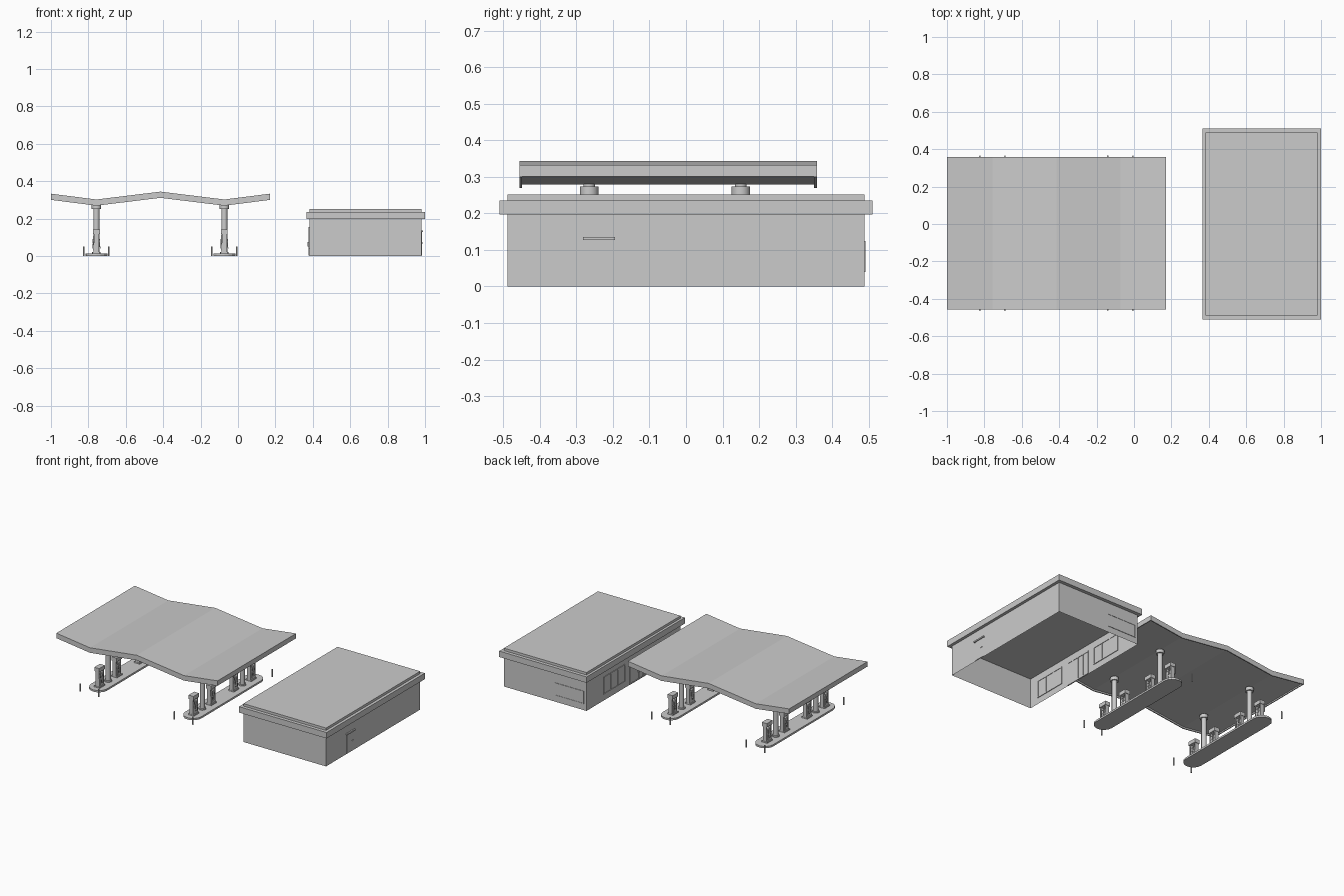
import bpy, bmesh, math
from mathutils import Vector

if "Cube" in bpy.data.objects:
    bpy.data.objects.remove(bpy.data.objects["Cube"])


def make(name, bm):
    bmesh.ops.recalc_face_normals(bm, faces=bm.faces)
    me = bpy.data.meshes.new(name)
    bm.to_mesh(me)
    bm.free()
    ob = bpy.data.objects.new(name, me)
    bpy.context.collection.objects.link(ob)
    return ob


def add_box(bm, x0, x1, y0, y1, z0, z1):
    vs = bmesh.ops.create_cube(bm, size=1)["verts"]
    bmesh.ops.scale(bm, vec=(x1 - x0, y1 - y0, z1 - z0), verts=vs)
    bmesh.ops.translate(bm, vec=((x0 + x1) / 2, (y0 + y1) / 2, (z0 + z1) / 2), verts=vs)
    return vs


def box(name, *b, open_bottom=False):
    bm = bmesh.new()
    add_box(bm, *b)
    if open_bottom:
        bm.normal_update()
        low = [f for f in bm.faces if f.normal.z < -0.9]
        bmesh.ops.delete(bm, geom=low, context="FACES")
    return make(name, bm)


def cylinder(name, x, y, z0, z1, r0, r1=None, sides=16):
    bm = bmesh.new()
    vs = bmesh.ops.create_cone(bm, cap_ends=True, segments=sides, radius1=r0,
                               radius2=r0 if r1 is None else r1, depth=z1 - z0)["verts"]
    bmesh.ops.translate(bm, vec=(x, y, (z0 + z1) / 2), verts=vs)
    return make(name, bm)


def extrude(name, pts, direction):
    bm = bmesh.new()
    f = bm.faces.new([bm.verts.new(p) for p in pts])
    out = bmesh.ops.extrude_face_region(bm, geom=[f])["geom"]
    bmesh.ops.translate(bm, vec=direction, verts=[v for v in out if isinstance(v, bmesh.types.BMVert)])
    return make(name, bm)


def tube(name, pts, r):
    cu = bpy.data.curves.new(name, "CURVE")
    cu.dimensions = "3D"
    cu.bevel_depth = r
    cu.bevel_resolution = 1
    sp = cu.splines.new("POLY")
    sp.points.add(len(pts) - 1)
    for p, c in zip(sp.points, pts):
        p.co = (*c, 1)
    ob = bpy.data.objects.new(name, cu)
    bpy.context.collection.objects.link(ob)


# Canopy: folded slab with deeper lips on the front and back edges
CREASES = [(-1.0, .333), (-.757, .302), (-.415, .344), (-.073, .302), (.171, .333)]


def canopy_strip(name, y0, y1, thick):
    pts = [(x, y0, z) for x, z in CREASES]
    pts += [(x, y0, z - thick) for x, z in reversed(CREASES)]
    extrude(name, pts, Vector((0, y1 - y0, 0)))


canopy_strip("canopy_roof", -.449, .351, .023)
canopy_strip("canopy_front_fascia", -.456, -.449, .033)
canopy_strip("canopy_back_fascia", .351, .358, .033)
for side, x0, x1 in (("left", -1, -.994), ("right", .165, .171)):
    box(f"canopy_{side}_fascia", x0, x1, -.45, .352, .301, .332)


# Fuel pump: cabinet, twin posts, head, screens and hose nozzles
def pump(x, y):
    bm = bmesh.new()
    add_box(bm, x - .02, x + .02, y - .027, y + .027, .012, .02)
    add_box(bm, x - .015, x + .015, y - .022, y + .022, .02, .07)
    for s in (-1, 1):
        add_box(bm, x - .013, x + .013, y + s * .022 - .004, y + s * .022 + .004, .02, .125)
        add_box(bm, x + s * .015 - .002, x + s * .015 + .002, y - .015, y + .015, .03, .06)
    add_box(bm, x - .009, x + .009, y - .018, y + .018, .07, .095)
    add_box(bm, x - .018, x + .018, y - .029, y + .029, .117, .142)
    make("fuel_pump", bm)
    for s in (-1, 1):
        box("pump_nozzle", x + s * .017 - .003, x + s * .017 + .003, y + .008, y + .014, .07, .09)
        tube("pump_hose", [(x + s * .017, y + .011, .072), (x + s * .02, y + .006, .04),
                           (x + s * .02, y - .008, .04), (x + s * .015, y - .014, .115)], .0015)


# Islands with rounded ends, columns, pumps, bins and bollards
R, Y0, Y1 = .059, -.42, .32
for x in (-.757, -.073):
    outline = []
    for cy, a0 in ((Y1 - R, 0), (Y0 + R, math.pi)):
        for i in range(9):
            a = a0 + math.pi * i / 8
            outline.append((x + R * math.cos(a), cy + R * math.sin(a), 0))
    extrude("pump_island", outline, Vector((0, 0, .012)))
    for cy in (-.265, .15):
        cylinder("column", x, cy, 0, .29, .016)
        cylinder("column_base", x, cy, .012, .02, .023)
        cylinder("column_capital", x, cy, .252, .274, .025)
        for s in (-1, 1):
            pump(x, cy + s * .09)
    for by in (-.46, .362):
        for s in (-1, 1):
            cylinder("bollard", x + s * .067, by, 0, .05, .0045, sides=10)

# Shop: open-bottomed shell, overhanging fascia and raised roof
WX0, WX1, WY = .381, .981, .488
box("shop_walls", WX0, WX1, -WY, WY, 0, .205, open_bottom=True)
box("roof_fascia", .365, 1.0, -.51, .51, .197, .236)
box("roof_top", WX0, WX1, -WY, WY, .236, .252)


# Framed opening, drawn along a wall; axis "x" walls face x, "y" walls face y
def framed(name, axis, pos, a0, a1, z0, z1, panes=1, t=.006, d=.004):
    bm = bmesh.new()

    def piece(u0, u1, w0, w1, depth):
        if axis == "x":
            add_box(bm, pos - depth, pos + depth, u0, u1, w0, w1)
        else:
            add_box(bm, u0, u1, pos - depth, pos + depth, w0, w1)

    piece(a0, a1, z0, z0 + t, d)
    piece(a0, a1, z1 - t, z1, d)
    for i in range(panes + 1):
        c = a0 + t / 2 + (a1 - a0 - t) * i / panes
        piece(c - t / 2, c + t / 2, z0, z1, d)
    piece(a0 + t / 2, a1 - t / 2, z0 + t / 2, z1 - t / 2, d * .3)
    make(name, bm)


framed("shop_window", "x", WX0, -.42, -.2, .04, .155, 3)
framed("shop_window", "x", WX0, .09, .31, .04, .155, 3)
framed("entrance_doors", "x", WX0, -.15, .04, .002, .155, 4)
for y in (-.065, -.045):
    box("entrance_handle", WX0 - .009, WX0, y - .002, y + .002, .05, .075)
framed("side_window", "y", WY, .4, .61, .04, .125, 1, .005, .003)

# Service door with hood and handle
box("service_door", WX1 - .003, WX1 + .003, -.273, -.2, .003, .128)
box("service_door_hood", WX1 - .003, WX1 + .009, -.282, -.194, .127, .136)
box("service_door_handle", WX1, WX1 + .007, -.224, -.208, .068, .071)

# Smooth the round parts, keep edges sharp
for ob in bpy.context.collection.objects:
    if ob.name.startswith(("column", "bollard")):
        for p in ob.data.polygons:
            p.use_smooth = abs(p.normal.z) < .5
